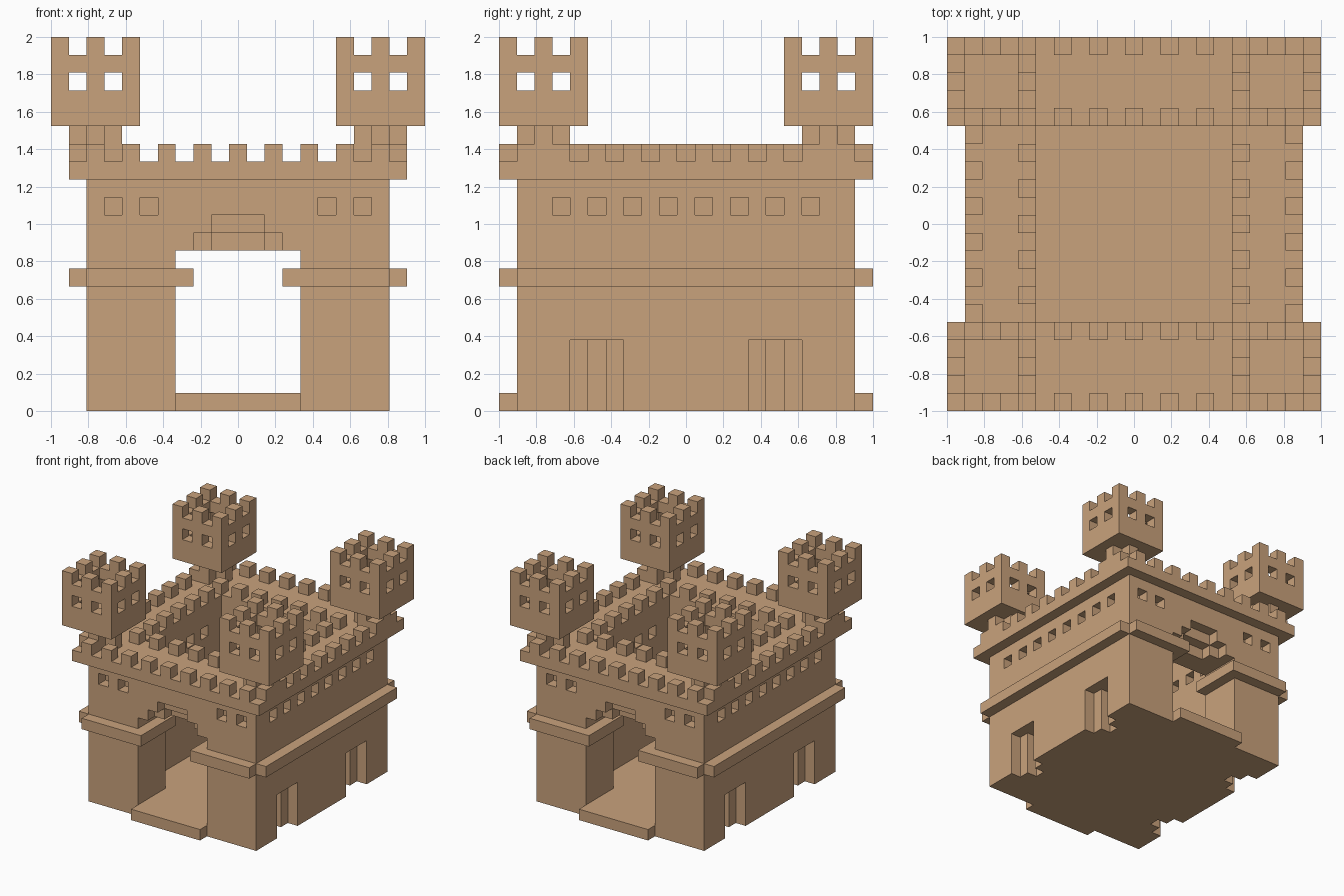
import bpy, bmesh

if "Cube" in bpy.data.objects:
    bpy.data.objects.remove(bpy.data.objects["Cube"])

N = 21                 # the castle sits on a 21 x 21 x 21 block grid
U = 2.0 / N            # block size

stone = bpy.data.materials.new("tan stone")
stone.diffuse_color = (0.584, 0.361, 0.202, 1.0)
stone.use_nodes = True
stone.node_tree.nodes["Principled BSDF"].inputs["Base Color"].default_value = stone.diffuse_color


def box(i0, i1, j0, j1, k0, k1):
    """Blocks of an inclusive range, mirrored left-right and front-back."""
    cells = set()
    for i in range(i0, i1 + 1):
        for j in range(j0, j1 + 1):
            for k in range(k0, k1 + 1):
                for a in (i, N - 1 - i):
                    for b in (j, N - 1 - j):
                        cells.add((a, b, k))
    return cells


# Floor slab with gate sills
floor = box(2, 18, 1, 19, 0, 0) | box(7, 13, 0, 0, 0, 0)

# Thick walls around an open courtyard
walls = box(2, 18, 1, 19, 1, 12) - box(5, 15, 5, 15, 1, 12)

# Gate passages with stepped arch above
walls -= box(7, 13, 1, 4, 1, 8)
walls -= box(8, 12, 1, 1, 9, 9) | box(9, 11, 1, 1, 10, 10)
walls -= box(9, 11, 2, 2, 9, 9)

# Windows: front and back, sides, courtyard faces
for i in (3, 5):
    walls -= box(i, i, 1, 1, 11, 11)
for j in range(3, 18, 2):
    walls -= box(2, 2, j, j, 11, 11)
for n in (7, 9):
    walls -= box(4, 4, n, n, 11, 11) | box(n, n, 4, 4, 11, 11)

# Stepped side door niches cut to the ground
niche = box(2, 2, 4, 6, 0, 3) | box(3, 3, 5, 5, 0, 3)
walls -= niche
floor -= niche

# Middle ledge, turning into the gate passages
ledge = box(2, 6, 0, 0, 7, 7) | box(1, 1, 1, 19, 7, 7) | box(7, 7, 0, 4, 7, 7)

# Wall walk
walk = box(1, 19, 0, 20, 13, 13) - box(5, 15, 5, 15, 13, 13)

# Battlements: outer and inner rings of alternating blocks
rings = (box(1, 19, 0, 20, 14, 14) - box(2, 18, 1, 19, 14, 14)) \
    | (box(4, 16, 4, 16, 14, 14) - box(5, 15, 5, 15, 14, 14))
battlements = {c for c in rings if (c[0] + c[1]) % 2 == 0}

# Cross-shaped turret supports
supports = box(1, 3, 2, 2, 14, 15) | box(2, 2, 1, 3, 14, 15)

# Hollow corner turrets with windows and merlons
turrets = box(0, 4, 0, 4, 16, 20) - box(1, 3, 1, 3, 17, 20)
for n in (1, 3):
    turrets -= box(n, n, 0, 4, 18, 18) | box(0, 4, n, n, 18, 18)
    turrets -= box(n, n, 0, 4, 20, 20) | box(0, 4, n, n, 20, 20)

parts = {
    "floor": floor, "walls": walls, "ledge": ledge, "wall_walk": walk,
    "battlements": battlements, "turret_supports": supports,
    "turrets": turrets,
}
solid = set().union(*parts.values())


def build(name, cells):
    """Skin the blocks, keeping only faces that border empty space."""
    bm = bmesh.new()
    verts = {}

    def vert(p):
        if p not in verts:
            verts[p] = bm.verts.new((p[0] * U - 1, p[1] * U - 1, p[2] * U))
        return verts[p]

    for c in sorted(cells):
        for axis in range(3):
            for side in (0, 1):
                near = list(c)
                near[axis] += 2 * side - 1
                if tuple(near) in solid:
                    continue
                loop = []
                for s, t in ((0, 0), (1, 0), (1, 1), (0, 1)):
                    p = list(c)
                    p[axis] += side
                    p[(axis + 1) % 3] += s
                    p[(axis + 2) % 3] += t
                    loop.append(vert(tuple(p)))
                bm.faces.new(loop if side else loop[::-1])
    mesh = bpy.data.meshes.new(name)
    bm.to_mesh(mesh)
    bm.free()
    mesh.materials.append(stone)
    obj = bpy.data.objects.new(name, mesh)
    bpy.context.collection.objects.link(obj)


for part, cells in parts.items():
    build(part, cells)
